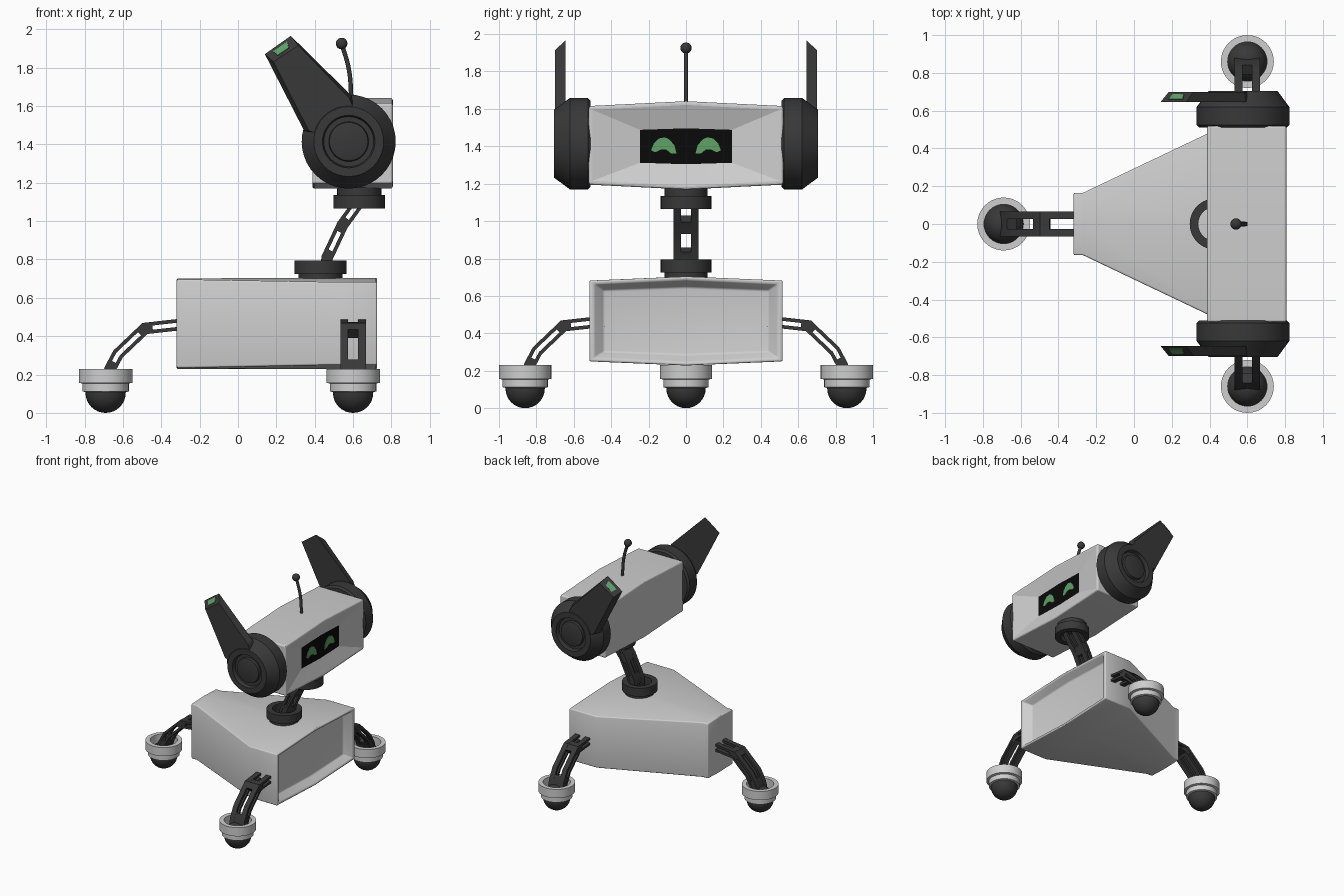
import bpy, bmesh
from math import sin, cos, pi, radians
from mathutils import Vector, Matrix

cube = bpy.data.objects.get("Cube")
if cube:
    bpy.data.objects.remove(cube, do_unlink=True)


def material(name, rgb, rough=0.6):
    m = bpy.data.materials.new(name)
    m.use_nodes = True
    color = (*rgb, 1)
    m.diffuse_color = color
    node = m.node_tree.nodes["Principled BSDF"]
    node.inputs["Base Color"].default_value = color
    node.inputs["Roughness"].default_value = rough
    return m


LIGHT = material("light grey shell", (0.62, 0.62, 0.62))
DARK = material("charcoal", (0.04, 0.04, 0.04))
BLACK = material("screen black", (0.003, 0.003, 0.003))
GREEN = material("glow green", (0.11, 0.36, 0.13))


def add_loft(bm, rings, closed=False):
    """Skin a row of rings; end rings are capped unless the row is closed."""
    rows = [[bm.verts.new(p) for p in ring] for ring in rings]
    n = len(rows[0])
    pairs = list(zip(rows, rows[1:])) + ([(rows[-1], rows[0])] if closed else [])
    for a, b in pairs:
        for i in range(n):
            j = (i + 1) % n
            bm.faces.new((a[i], a[j], b[j], b[i]))
    if not closed:
        bm.faces.new(rows[0][::-1])
        return bm.faces.new(rows[-1])


def finish(bm, name, mats, angle=30, bevel=0, matrix=None):
    bmesh.ops.recalc_face_normals(bm, faces=bm.faces)
    if bevel:
        edges = [e for e in bm.edges if e.calc_face_angle(0) > radians(32)]
        bmesh.ops.bevel(bm, geom=edges, offset=bevel, segments=3, profile=0.5,
                        affect='EDGES', clamp_overlap=True)
    if matrix:
        bm.transform(matrix)
        if matrix.determinant() < 0:
            bmesh.ops.reverse_faces(bm, faces=bm.faces)
    me = bpy.data.meshes.new(name)
    bm.to_mesh(me)
    bm.free()
    for m in mats:
        me.materials.append(m)
    me.shade_smooth()
    me.set_sharp_from_angle(angle=radians(angle))
    ob = bpy.data.objects.new(name, me)
    bpy.context.collection.objects.link(ob)
    return ob


def lathe(name, profile, mat, matrix, closed=False, sides=40):
    """Turn (radius, height) points about z."""
    bm = bmesh.new()
    turn = [2 * pi * i / sides for i in range(sides)]
    add_loft(bm, [[(r * cos(t), r * sin(t), h) for t in turn] for r, h in profile], closed)
    return finish(bm, name, [mat], matrix=matrix)


def shell_ring(x, w, lo, hi, bow):
    """Six-point section whose top and bottom bow out at the middle."""
    return [(x, w, lo), (x, w, hi), (x, 0, hi + bow),
            (x, -w, hi), (x, -w, lo), (x, 0, lo - bow)]


def beam(name, path, blocks, matrix):
    """Four-rail ladder beam in the xz plane, solid at the chosen joints."""
    pts = [Vector((x, 0, z)) for x, z in path]
    dirs = [(b - a).normalized() for a, b in zip(pts, pts[1:])]
    before, after = dirs[:1] + dirs, dirs + dirs[-1:]
    norms = []
    for a, b in zip(before, after):
        d = (a + b).normalized()
        norms.append(Vector((-d.z, 0, d.x)) / d.dot(a))

    def section(p, n, y0, y1, n0, n1):
        return [p + n * h + Vector((0, y, 0)) for y, h in ((y0, n0), (y1, n0), (y1, n1), (y0, n1))]

    bm = bmesh.new()
    for sy in (-1, 1):
        for sn in (-1, 1):
            add_loft(bm, [section(p, n, sy * .026, sy * .067, sn * .011, sn * .03)
                          for p, n in zip(pts, norms)])
    for i in blocks:
        a, b = before[i], after[i]
        spots = [(pts[i] - a * .04, Vector((-a.z, 0, a.x))), (pts[i], norms[i]),
                 (pts[i] + b * .04, Vector((-b.z, 0, b.x)))]
        add_loft(bm, [section(p, n, -.064, .064, -.029, .029) for p, n in spots])
    return finish(bm, name, [DARK], angle=20, matrix=matrix)


# Body: wedge hull with a sunken front panel
bm = bmesh.new()
add_loft(bm, [shell_ring(-.32, .165, .235, .695, .006),
              shell_ring(-.27, .165, .235, .695, .006),
              shell_ring(.47, .517, .25, .682, .022),
              shell_ring(.725, .517, .25, .682, .022),
              shell_ring(.725, .492, .268, .664, .022),
              shell_ring(.665, .44, .30, .63, .016)])
finish(bm, "body", [LIGHT], bevel=.016)

# Head: box with a tapered recess ending in the screen
bm = bmesh.new()
screen = add_loft(bm, [shell_ring(.387, .52, 1.195, 1.615, .026),
                       shell_ring(.807, .52, 1.195, 1.615, .026),
                       shell_ring(.807, .50, 1.215, 1.595, .026),
                       shell_ring(.765, .246, 1.312, 1.488, .008)])
screen.material_index = 1
finish(bm, "head", [LIGHT, BLACK], angle=8, bevel=.012)

# Eyes: thin bean-shaped plates on the screen
EYE = [(.05, 1.36), (.062, 1.405), (.09, 1.438), (.115, 1.448), (.145, 1.442), (.172, 1.415),
       (.187, 1.378), (.165, 1.368), (.135, 1.382), (.105, 1.382), (.08, 1.362)]
for side, word in ((1, "left"), (-1, "right")):
    bm = bmesh.new()
    add_loft(bm, [[(x, side * y, z) for y, z in EYE] for x in (.763, .769)])
    finish(bm, word + "_eye", [GREEN])

# Ears: turned drum, swept-back blade and glowing tip plate
DRUM = [(.23, .51), (.245, .525), (.245, .62), (.182, .705), (.137, .705), (.13, .675),
        (.104, .675), (.1, .695), (.085, .7)]
INNER = [(.14, 1.87), (.275, 1.965), (.59, 1.655), (.61, 1.57), (.49, 1.545), (.425, 1.45), (.345, 1.47)]
OUTER = [(.185, 1.83), (.315, 1.915), (.58, 1.64), (.61, 1.57), (.49, 1.545), (.425, 1.45), (.37, 1.47)]
for side, word in ((1, "left"), (-1, "right")):
    mirror = Matrix.Diagonal((1, side, 1, 1))
    lathe(word + "_ear_drum", DRUM, DARK,
          mirror @ Matrix.Translation((.577, 0, 1.414)) @ Matrix.Rotation(-pi / 2, 4, 'X'))
    bm = bmesh.new()
    add_loft(bm, [[(x, .645, z) for x, z in INNER], [(x, .7, z) for x, z in OUTER]])
    finish(bm, word + "_ear_blade", [DARK], angle=10, matrix=mirror)
    a, b = (Vector((x, .645, z)) for x, z in INNER[:2])
    d, c = (Vector((x, .7, z)) for x, z in OUTER[:2])
    out = (b - a).cross(d - a).normalized()
    out *= .004 if out.z > 0 else -.004
    quad = [a.lerp(b, u).lerp(d.lerp(c, u), v) for u, v in ((.25, .25), (.8, .25), (.7, .75), (.25, .75))]
    bm = bmesh.new()
    add_loft(bm, [[p - out for p in quad], [p + out for p in quad]])
    finish(bm, word + "_ear_light", [GREEN], matrix=mirror)

# Antenna: bent rod with a ball on top
curve = bpy.data.curves.new("antenna_rod", 'CURVE')
curve.dimensions = '3D'
curve.bevel_depth = .012
curve.bevel_resolution = 3
curve.use_fill_caps = True
spline = curve.splines.new('BEZIER')
spline.bezier_points.add(2)
for bp, (x, z) in zip(spline.bezier_points, ((.592, 1.62), (.578, 1.79), (.542, 1.92))):
    bp.co = (x, 0, z)
    bp.handle_left_type = bp.handle_right_type = 'AUTO'
curve.materials.append(DARK)
bpy.context.collection.objects.link(bpy.data.objects.new("antenna_rod", curve))


def ball(name, radius, at):
    bm = bmesh.new()
    bmesh.ops.create_uvsphere(bm, u_segments=32, v_segments=16, radius=radius)
    finish(bm, name, [DARK], matrix=Matrix.Translation(at))


ball("antenna_ball", .03, (.54, 0, 1.925))

# Neck: stepped hollow collars joined by a curved beam
COLLAR = [(.09, -.01), (.115, -.01), (.115, .03), (.135, .03), (.135, .1), (.09, .1)]
lathe("lower_collar", COLLAR, DARK, Matrix.Translation((.43, 0, .695)), closed=True)
lathe("upper_collar", [(r, .1 - h) for r, h in COLLAR], DARK,
      Matrix.Translation((.632, 0, 1.065)), closed=True)
lathe("upper_collar_plug", [(.092, 1.11), (.092, 1.16)], DARK, Matrix.Translation((.632, 0, 0)))
beam("neck", [(.452, .7), (.465, .81), (.545, .98), (.625, 1.09), (.645, 1.13)], (1, 2),
     Matrix.Identity(4))

# Legs: curved beam, stepped cup and rolling ball, at the tail and both sides
CUP = [(.104, .23), (.14, .23), (.14, .157), (.121, .153), (.121, .112), (.104, .108)]
LEG = [(.42, .464), (.205, .44), (.065, .307), (.024, .23), (.01, .18)]
for word, x, y, turn in (("tail", -.69, 0, 0), ("left", .6, .86, -pi / 2), ("right", .6, -.86, pi / 2)):
    at = Matrix.Translation((x, y, 0))
    beam(word + "_leg", LEG, (1, 3), at @ Matrix.Rotation(turn, 4, 'Z'))
    lathe(word + "_foot_cup", CUP, LIGHT, at, closed=True)
    ball(word + "_foot_ball", .105, (x, y, .105))
